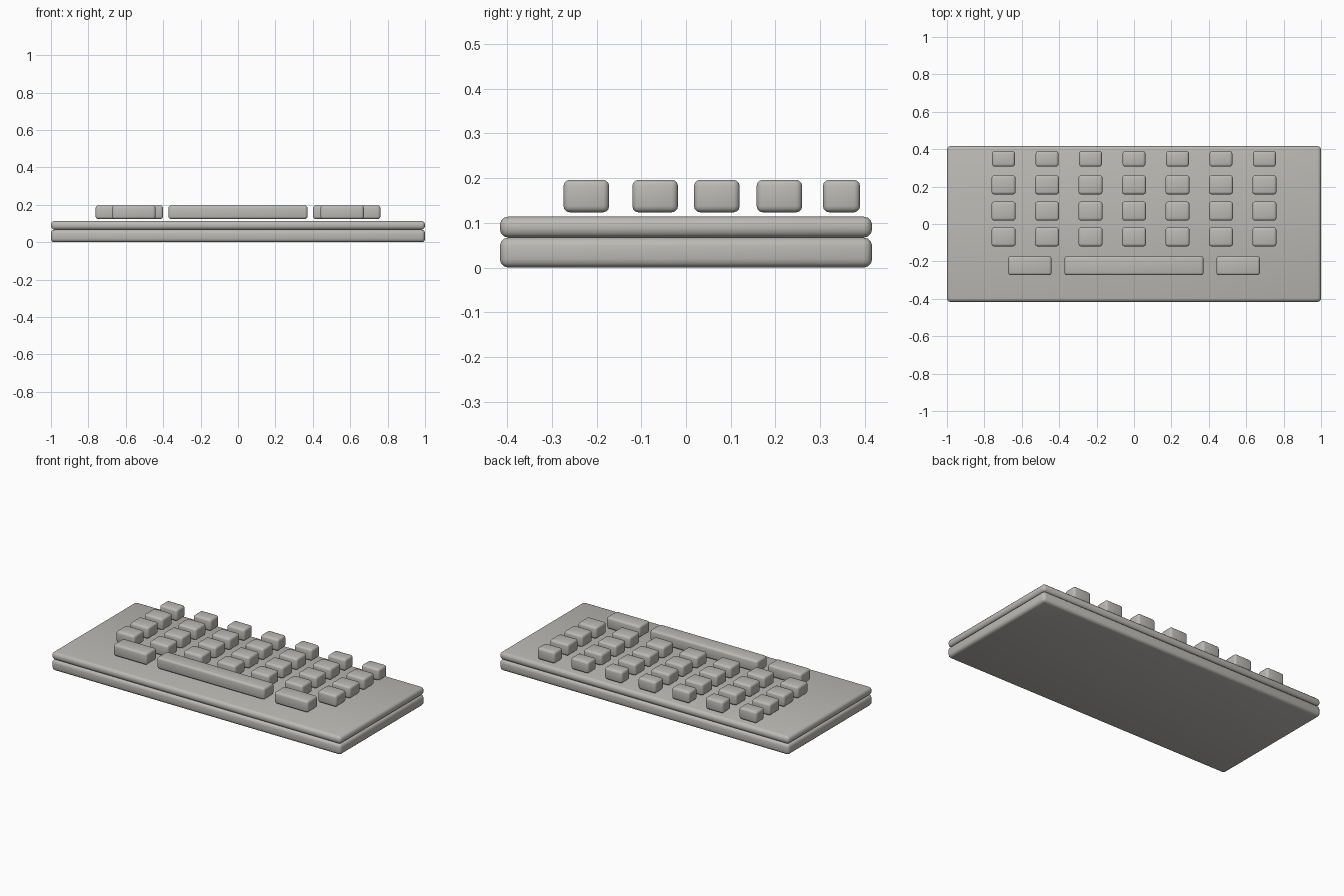
import bpy

if "Cube" in bpy.data.objects:
    bpy.data.objects.remove(bpy.data.objects["Cube"])

grey = bpy.data.materials.new("warm grey plastic")
grey.diffuse_color = (0.5, 0.49, 0.46, 1)
grey.use_nodes = True
grey.node_tree.nodes["Principled BSDF"].inputs["Base Color"].default_value = grey.diffuse_color


def rounded_box(name, center, size, radius, segments=3):
    """Box with all edges rounded and smooth shading."""
    bpy.ops.mesh.primitive_cube_add(size=1, location=center)
    ob = bpy.context.object
    ob.name = name
    ob.scale = size
    bpy.ops.object.transform_apply(location=False, rotation=False, scale=True)
    bevel = ob.modifiers.new("rounding", 'BEVEL')
    bevel.width = radius
    bevel.segments = segments
    bevel.limit_method = 'NONE'
    bpy.ops.object.modifier_apply(modifier=bevel.name)
    ob.data.materials.append(grey)
    bpy.ops.object.shade_smooth_by_angle()
    return ob


# Case: thick lower tray and thinner top plate
rounded_box("lower_case", (0, 0, 0.0335), (2.0, 0.833, 0.067), 0.019)
rounded_box("top_plate", (0, 0, 0.0905), (2.0, 0.833, 0.047), 0.019)

KEY_Z, KEY_H, KEY_R = 0.16, 0.073, 0.014
PITCH = 0.2325

# Key grid: (row centre y, key width, key depth), top row is smaller
rows = [(-0.069, 0.128, 0.102), (0.069, 0.128, 0.102),
        (0.209, 0.128, 0.102), (0.348, 0.122, 0.083)]
for r, (y, width, depth) in enumerate(rows):
    for c in range(7):
        rounded_box(f"key_row{r + 1}_col{c + 1}", ((c - 3) * PITCH, y, KEY_Z),
                    (width, depth, KEY_H), KEY_R)

# Bottom row: space bar with a wide key on each side
rounded_box("space_bar", (0, -0.223, KEY_Z), (0.743, 0.102, KEY_H), KEY_R)
for side, x in (("left", -0.557), ("right", 0.557)):
    rounded_box(f"wide_key_{side}", (x, -0.223, KEY_Z), (0.232, 0.102, KEY_H), KEY_R)
